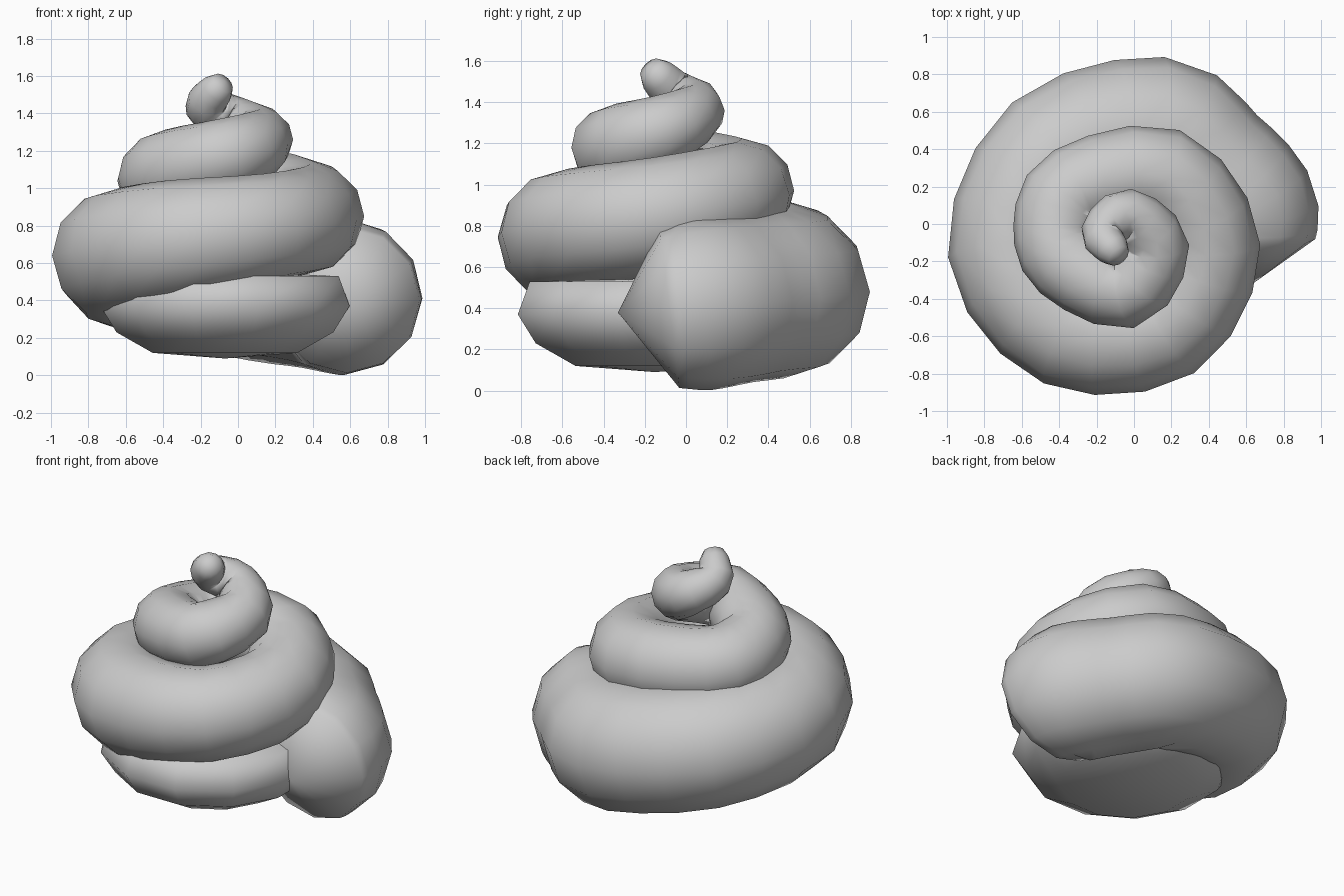
import bpy, bmesh, math
from mathutils import Vector

SIDES = 12
STEPS = 3

old = bpy.data.objects.get("Cube")
if old:
    bpy.data.objects.remove(old, do_unlink=True)

# One plain grey material
grey = bpy.data.materials.new("plain_grey")
grey.use_nodes = True
colour = (0.6, 0.6, 0.6, 1)
grey.diffuse_color = colour
grey.node_tree.nodes["Principled BSDF"].inputs["Base Color"].default_value = colour


def skin(name, rings, start, end):
    """Bridge a series of equal rings and close both ends with a pole."""
    bm = bmesh.new()
    loops = [[bm.verts.new(p) for p in ring] for ring in rings]
    count = len(loops[0])
    for a, b in zip(loops, loops[1:]):
        for i in range(count):
            j = (i + 1) % count
            bm.faces.new((a[i], a[j], b[j], b[i]))
    for loop, tip in ((loops[0], start), (loops[-1], end)):
        pole = bm.verts.new(tip)
        for i in range(count):
            bm.faces.new((loop[i], loop[(i + 1) % count], pole))
    bmesh.ops.recalc_face_normals(bm, faces=bm.faces)
    mesh = bpy.data.meshes.new(name)
    bm.to_mesh(mesh)
    bm.free()
    mesh.materials.append(grey)
    for face in mesh.polygons:
        face.use_smooth = True
    obj = bpy.data.objects.new(name, mesh)
    bpy.context.collection.objects.link(obj)
    return obj


def catmull(a, b, c, d, t):
    """Smooth interpolation between b and c."""
    return 0.5 * (2 * b + (c - a) * t + (2 * a - 5 * b + 4 * c - d) * t ** 2
                  + (3 * b - a - 3 * c + d) * t ** 3)


def smooth_path(points):
    pts = [Vector(p) for p in points]
    pts = [2 * pts[0] - pts[1]] + pts + [2 * pts[-1] - pts[-2]]
    path = []
    for k in range(1, len(pts) - 2):
        for s in range(STEPS):
            path.append(catmull(*pts[k - 1:k + 3], s / STEPS))
    path.append(pts[-2])
    return path


# Tapering spiral: x, y, z and tube radius, from the thick end to the tip
spiral = [
    (.58, -.08, .4, .39), (.56, .08, .42, .42), (.36, .3, .45, .41),
    (.12, .49, .48, .405), (-.41, .35, .57, .385), (-.64, -.15, .64, .355),
    (-.34, -.56, .72, .325), (.17, -.55, .79, .29), (.39, -.12, .85, .285),
    (.15, .26, .95, .26), (-.31, .18, 1, .245), (-.41, -.02, 1.04, .235),
    (-.35, -.21, 1.1, .22), (-.04, -.36, 1.18, .2), (.12, -.12, 1.26, .175),
    (-.04, .05, 1.36, .14), (-.17, -.05, 1.44, .115), (-.11, -.14, 1.53, .09),
]
path = smooth_path(spiral)
centres = [p.to_3d() for p in path]
rings = []
for i, p in enumerate(path):
    tangent = centres[min(i + 1, len(path) - 1)] - centres[max(i - 1, 0)]
    side = tangent.cross(Vector((0, 0, 1))).normalized()
    up = side.cross(tangent).normalized()
    ring = []
    for k in range(SIDES):
        a = math.tau * k / SIDES
        ring.append(centres[i] + (side * math.cos(a) + up * math.sin(a)) * p.w)
    rings.append(ring)

# Rounded tip: one smaller ring ahead of the last one, then the pole
last, radius = centres[-1], path[-1].w
ahead = (last - centres[-2]).normalized() * radius
rings.append([last + (v - last) * 0.7 + ahead * 0.6 for v in rings[-1]])
skin("spiral_coil", rings, Vector((.62, -.33, .38)), last + ahead * 0.8)

# Rounded base disc under the coil, as radius and height
profile = [(.4, .12), (.6, .23), (.69, .37), (.63, .53)]
centre = Vector((-.07, -.15, 0))
base_rings = []
for r, z in profile:
    base_rings.append([
        centre + Vector((r * math.cos(math.tau * (k + .5) / SIDES),
                         r * math.sin(math.tau * (k + .5) / SIDES), z))
        for k in range(SIDES)])
skin("base_disc", base_rings, centre + Vector((0, 0, .09)),
     centre + Vector((0, 0, .56)))
